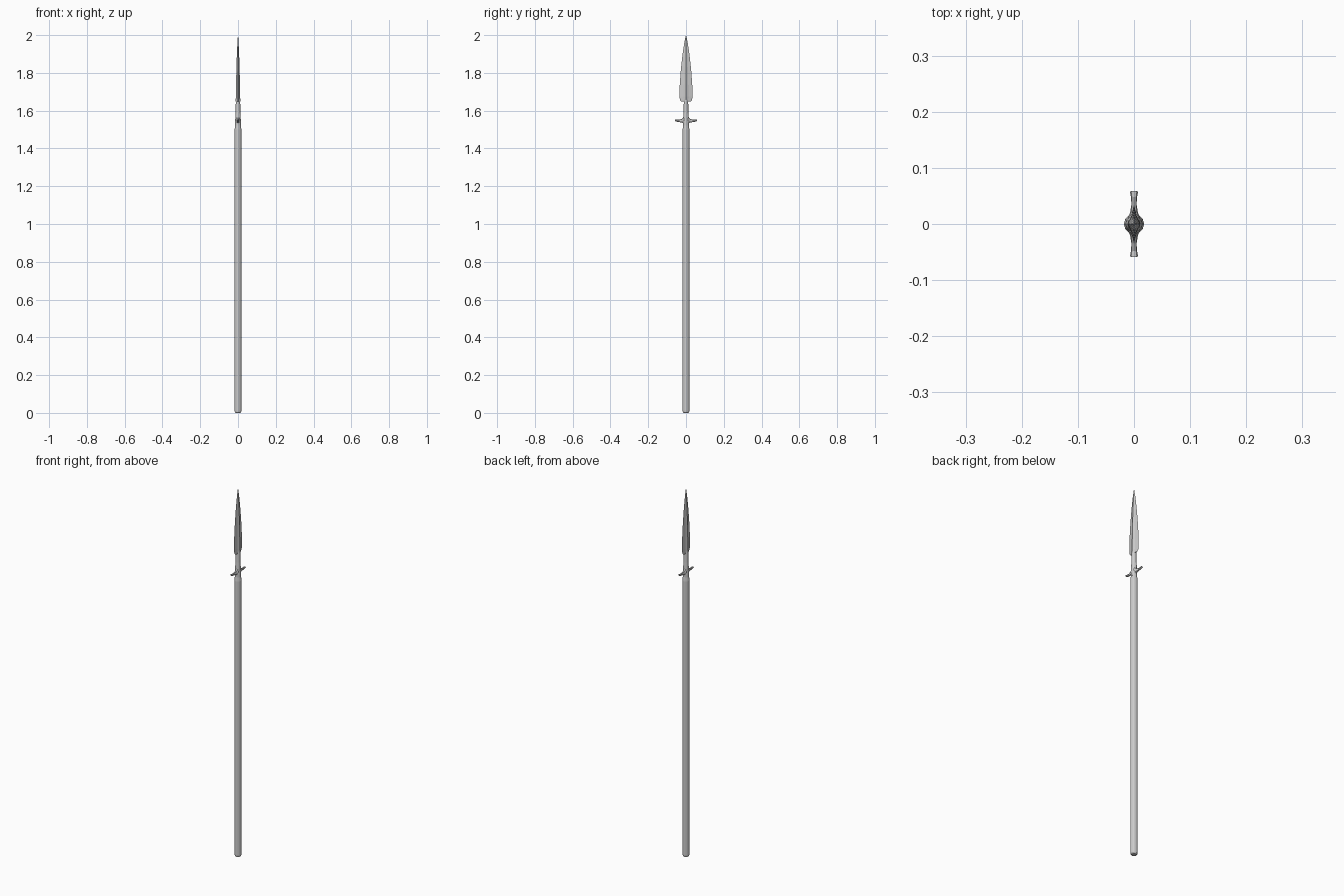
import bpy, bmesh, math
from mathutils import Vector

if "Cube" in bpy.data.objects:
    bpy.data.objects.remove(bpy.data.objects["Cube"])


def loft(name, rings):
    """Skin a list of equal-length point rings and cap both ends."""
    bm = bmesh.new()
    loops = [[bm.verts.new(p) for p in ring] for ring in rings]
    n = len(loops[0])
    for a, b in zip(loops, loops[1:]):
        for i in range(n):
            j = (i + 1) % n
            bm.faces.new((a[i], a[j], b[j], b[i]))
    bm.faces.new(loops[0][::-1])
    bm.faces.new(loops[-1])
    bmesh.ops.recalc_face_normals(bm, faces=bm.faces)
    mesh = bpy.data.meshes.new(name)
    bm.to_mesh(mesh)
    bm.free()
    obj = bpy.data.objects.new(name, mesh)
    bpy.context.collection.objects.link(obj)
    return obj


def round_ring(r, z, sides=12):
    return [(r * math.cos(math.tau * i / sides),
             r * math.sin(math.tau * i / sides), z) for i in range(sides)]


def turned(name, profile):
    return loft(name, [round_ring(r, z) for r, z in profile])


# Wooden pole with a rounded butt and chamfered top
turned("shaft", [(0.013, 0), (0.017, 0.005), (0.018, 0.013),
                 (0.018, 1.50), (0.0145, 1.528)])

# Metal socket narrowing into the blade
turned("socket", [(0.0155, 1.522), (0.0155, 1.535), (0.014, 1.57),
                  (0.0125, 1.60), (0.0115, 1.66)])


# Leaf blade with a raised central ridge; profile is z, half width, half thickness
def blade_ring(z, w, t):
    quarter = [(t, 0), (t * 0.45, w * 0.36)]
    return [(quarter[0][0], 0, z), (quarter[1][0], quarter[1][1], z),
            (0, w, z), (-quarter[1][0], quarter[1][1], z),
            (-t, 0, z), (-quarter[1][0], -quarter[1][1], z),
            (0, -w, z), (quarter[1][0], -quarter[1][1], z)]


loft("blade", [blade_ring(*p) for p in [
    (1.648, 0.024, 0.012), (1.655, 0.031, 0.012), (1.675, 0.035, 0.0118),
    (1.74, 0.033, 0.0105), (1.82, 0.027, 0.0085), (1.90, 0.018, 0.006),
    (1.96, 0.009, 0.003), (2.0, 0.0006, 0.0005)]])


# Side lugs flaring out from the socket; profile is y, half width, bottom, top
lug_profile = [(0.0, 0.012, 1.532, 1.572), (0.013, 0.010, 1.533, 1.568),
               (0.020, 0.007, 1.537, 1.558), (0.035, 0.0045, 1.539, 1.553),
               (0.048, 0.0055, 1.541, 1.552), (0.056, 0.007, 1.544, 1.552),
               (0.059, 0.006, 1.547, 1.552)]
for name, side in (("lug_back", 1), ("lug_front", -1)):
    rings = []
    for y, w, lo, hi in lug_profile:
        mid, h = (lo + hi) / 2, (hi - lo) / 2
        rings.append([(w * math.cos(math.tau * i / 8), side * y,
                       mid + h * math.sin(math.tau * i / 8)) for i in range(8)])
    loft(name, rings)
